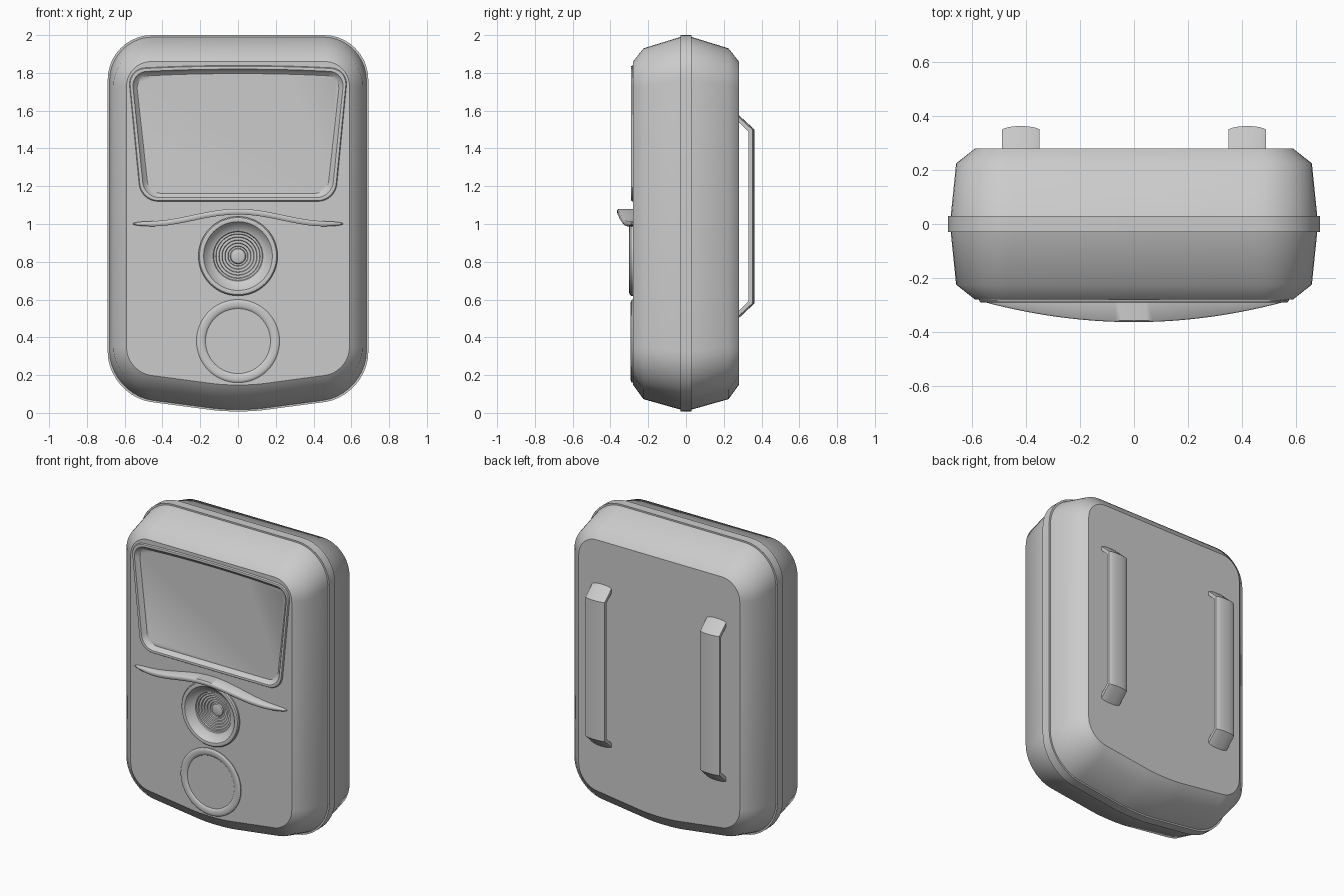
import bpy, bmesh
from math import sin, cos, pi, radians
from mathutils import Vector

if "Cube" in bpy.data.objects:
    bpy.data.objects.remove(bpy.data.objects["Cube"])


def rounded(corners, seg=10):
    """Closed 2D outline; every corner (x, z, d) is rounded over distance d."""
    out = []
    for i, (x, z, d) in enumerate(corners):
        p = Vector((x, z))
        a = (Vector(corners[i - 1][:2]) - p).normalized()
        b = (Vector(corners[(i + 1) % len(corners)][:2]) - p).normalized()
        p0, p1, p2, p3 = p + a * d, p + a * d * .45, p + b * d * .45, p + b * d
        for k in range(seg + 1):
            t = k / seg
            s = 1 - t
            out.append(p0 * s**3 + p1 * 3 * s * s * t + p2 * 3 * s * t * t + p3 * t**3)
    return out


def at_y(outline, y):
    return [(p[0], y, p[1]) for p in outline]


def circle(r, zc, n=64):
    return [(r * cos(2 * pi * i / n), zc + r * sin(2 * pi * i / n)) for i in range(n)]


def loft(bm, rings, start=False, end=True):
    vs = [[bm.verts.new(p) for p in ring] for ring in rings]
    for a, b in zip(vs, vs[1:]):
        n = len(a)
        for i in range(n):
            bm.faces.new((a[i], a[(i + 1) % n], b[(i + 1) % n], b[i]))
    if start:
        bm.faces.new(vs[0])
    if end:
        bm.faces.new(vs[-1])
    return vs


def ring_edges(bm, ring):
    return [bm.edges.get((ring[i - 1], ring[i])) or bm.edges.new((ring[i - 1], ring[i]))
            for i in range(len(ring))]


def finish(bm, name, angle=35, front_open=False):
    bmesh.ops.recalc_face_normals(bm, faces=bm.faces)
    bm.normal_update()
    # Open inserts must face the front
    if front_open and sum(f.normal.y * f.calc_area() for f in bm.faces) > 0:
        bmesh.ops.reverse_faces(bm, faces=bm.faces)
    for f in bm.faces:
        f.smooth = True
    for e in bm.edges:
        if len(e.link_faces) == 2 and e.calc_face_angle(0) > radians(angle):
            e.smooth = False
    me = bpy.data.meshes.new(name)
    bm.to_mesh(me)
    bm.free()
    ob = bpy.data.objects.new(name, me)
    bpy.context.collection.objects.link(ob)
    return ob


def body_outline(w, top, bottom, r):
    side = bottom + w * .12
    return rounded([(w, top, r), (-w, top, r), (-w, side, r), (0, bottom - .008, .14), (w, side, r)])


def screen_outline(o):
    d = .09 - o * .5
    return rounded([(.583 - o, 1.823 - o, d), (0, 1.85 - o, .4), (-.583 + o, 1.823 - o, d),
                    (-.515 + o, 1.12 + o, d), (.515 - o, 1.12 + o, d)])


LENS_Z, BUTTON_Z = .83, .38

# Body shell: chamfered halves around a raised seam band
face = body_outline(.59, 1.86, .145, .13)
shoulder = body_outline(.66, 1.93, .07, .2)
edge = body_outline(.68, 1.99, .015, .23)
seam = body_outline(.69, 2.0, .005, .235)
bm = bmesh.new()
vs = loft(bm, [at_y(face, -.28), at_y(shoulder, -.225), at_y(edge, -.03), at_y(seam, -.03),
               at_y(seam, .03), at_y(edge, .03), at_y(shoulder, .225), at_y(face, .28)])
for i in (0, 2, 3, 4, 5, 7):
    for e in ring_edges(bm, vs[i]):
        e.smooth = False
# Front panel with openings for the screen and the lens
fill = ring_edges(bm, vs[0])
for hole in (screen_outline(.02), circle(.19, LENS_Z)):
    fill += ring_edges(bm, [bm.verts.new(p) for p in at_y(hole, -.28)])
bmesh.ops.triangle_fill(bm, use_beauty=True, use_dissolve=False, edges=fill, normal=(0, -1, 0))
finish(bm, "body", angle=179)

# Screen with raised rim and recessed pane
bm = bmesh.new()
loft(bm, [at_y(screen_outline(o), y) for o, y in
          ((0, -.262), (0, -.284), (.004, -.29), (.011, -.292), (.019, -.29), (.03, -.275), (.042, -.265))])
finish(bm, "screen", front_open=True)

# Lens: rounded collar and stepped funnel
profile = [(.21, -.275), (.21, -.29), (.204, -.298), (.194, -.301), (.182, -.298), (.172, -.285),
           (.145, -.26), (.132, -.256), (.128, -.25)]
for i in range(5):
    r, y = .118 - i * .016, -.25 + i * .008
    profile += [(r, y), (r - .003, y + .008)]
profile += [(.042, -.21), (.038, -.218), (.025, -.222)]
bm = bmesh.new()
loft(bm, [at_y(circle(r, LENS_Z), y) for r, y in profile])
finish(bm, "lens", front_open=True)

# Round button
bm = bmesh.new()
loft(bm, [at_y(circle(r, BUTTON_Z), y) for r, y in
          ((.22, -.275), (.22, -.286), (.215, -.291), (.205, -.293), (.188, -.292), (.178, -.289), (.172, -.284))])
finish(bm, "button", front_open=True)

# Wavy visor above the lens
rings = []
N = 48
for i in range(N + 1):
    t = (-1 + 2 * i / N) * .995
    z = 1.001 + .064 * (.5 + .5 * cos(pi * min(1, abs(t) / .85)))
    h = .014 * (1 - t**8) ** .5 + .001
    y = -.289 - .075 * (1 - t * t)
    rings.append([(.558 * t, a, z + b * h) for a, b in
                  ((-.27, 1), (y + .005, 1), (y, .6), (y, -.4), (y + .006, -1), (-.27, -1))])
bm = bmesh.new()
loft(bm, rings, start=True)
finish(bm, "visor", angle=50)

# Two arched strap bars on the back
us = (-.07, -.062, -.045, -.02, .02, .045, .062, .07)
path = ((.265, 1.59, .265, 1.563), (.363, 1.5, .343, 1.49),
        (.363, .58, .343, .59), (.265, .488, .265, .515))
for side, label in ((-1, "left"), (1, "right")):
    rings = []
    for yo, zo, yi, zi in path:
        rings.append([(side * .42 + u, yo - .012 * abs(u / .07) ** 3, zo) for u in us] +
                     [(side * .42 + u, yi - .012 * abs(u / .07) ** 3, zi) for u in reversed(us)])
    bm = bmesh.new()
    loft(bm, rings, start=True)
    finish(bm, "strap_bar_" + label, angle=30)
